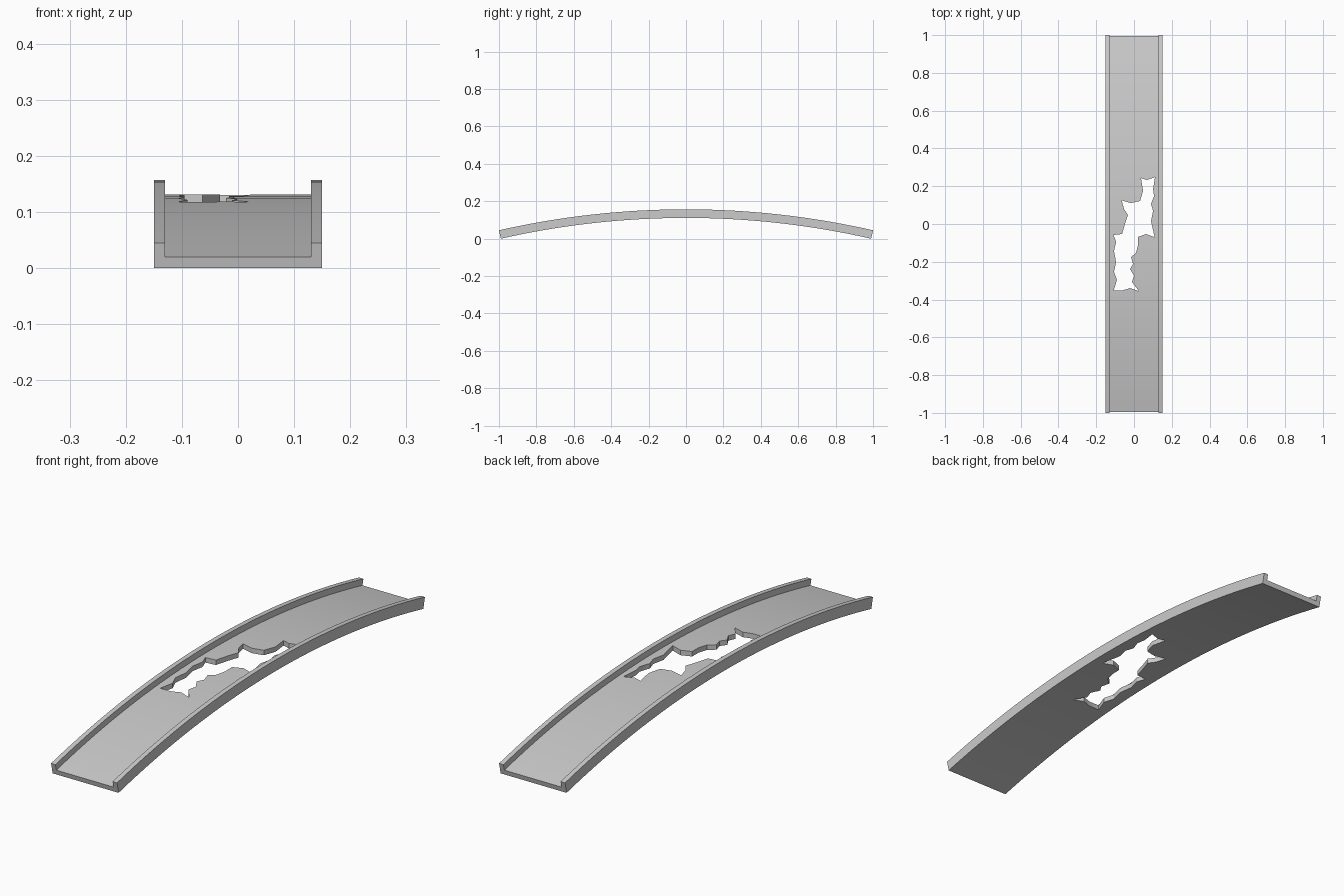
import bpy, bmesh
from math import sin, cos

if "Cube" in bpy.data.objects:
    bpy.data.objects.remove(bpy.data.objects["Cube"])

# Arc dimensions: bottom radius, half angle, segments
R, HALF, SEG = 4.47, 0.2233, 32
APEX = R * (1 - cos(HALF))


def make_object(name, bm):
    bmesh.ops.recalc_face_normals(bm, faces=bm.faces)
    mesh = bpy.data.meshes.new(name)
    bm.to_mesh(mesh)
    bm.free()
    ob = bpy.data.objects.new(name, mesh)
    bpy.context.collection.objects.link(ob)
    return ob


# Arched deck: U-shaped channel profile (x, height) swept along the arc
half = [(0.15, 0), (0.15, 0.046), (0.13, 0.046), (0.13, 0.0205)]
profile = half + [(-x, h) for x, h in reversed(half)]
bm = bmesh.new()
rings = []
for i in range(SEG + 1):
    a = HALF * (2 * i / SEG - 1)
    rings.append([bm.verts.new((x, (R + h) * sin(a), (R + h) * cos(a) - R + APEX))
                  for x, h in profile])
n = len(profile)
for r0, r1 in zip(rings, rings[1:]):
    for j in range(n):
        k = (j + 1) % n
        bm.faces.new((r0[j], r0[k], r1[k], r1[j]))
bm.faces.new(rings[0])
bm.faces.new(rings[-1])
deck = make_object("bridge_deck", bm)

# Jagged hole outline, in millesimals of a unit
outline = [(37, 243), (69, 233), (111, 248), (101, 185), (106, 148), (90, 106),
           (101, 69), (90, 16), (109, -70), (63, -53), (21, -69), (21, -111),
           (11, -153), (-16, -175), (-5, -212), (-21, -238), (0, -275), (-11, -307),
           (27, -356), (-21, -339), (-58, -351), (-108, -352), (-90, -296), (-106, -254),
           (-95, -201), (-106, -143), (-95, -95), (-108, -58), (-63, -53), (-48, 0),
           (-32, 48), (-53, 79), (-65, 125), (-16, 111), (32, 122), (48, 175)]
bm = bmesh.new()
base = bm.faces.new([bm.verts.new((x / 1000, y / 1000, -0.1)) for x, y in outline])
ext = bmesh.ops.extrude_face_region(bm, geom=[base], use_keep_orig=True)
for v in ext["geom"]:
    if isinstance(v, bmesh.types.BMVert):
        v.co.z = 0.4
cutter = make_object("hole_cutter", bm)
cutter.hide_render = True

# Cut the broken hole through the deck
mod = deck.modifiers.new("broken_hole", 'BOOLEAN')
mod.object = cutter
mod.operation = 'DIFFERENCE'
mod.solver = 'EXACT'
bpy.context.view_layer.objects.active = deck
deck.select_set(True)
bpy.ops.object.modifier_apply(modifier=mod.name)
bpy.data.objects.remove(cutter)
bpy.ops.object.shade_smooth_by_angle()
